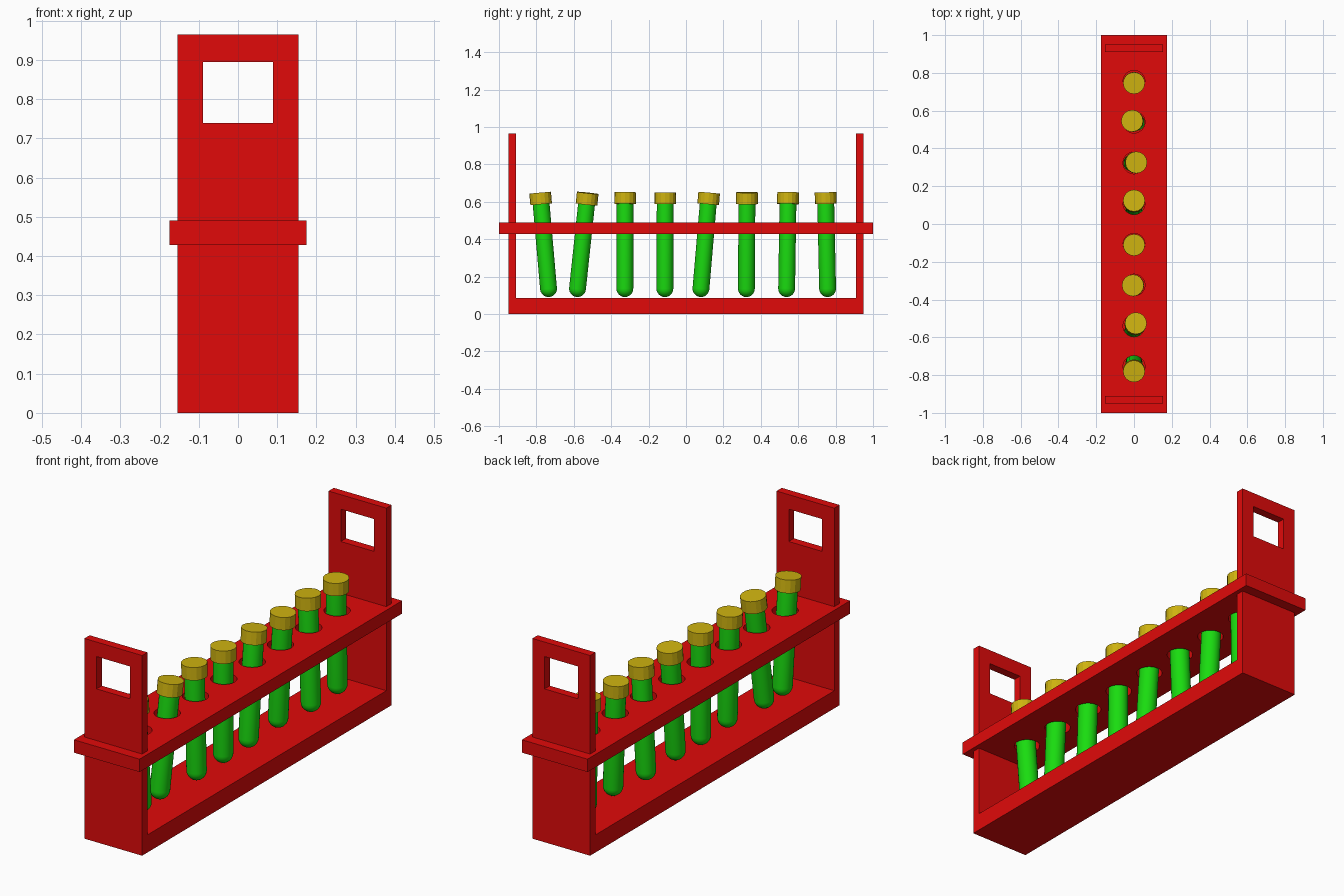
import bpy, bmesh, math
from mathutils import Vector

if "Cube" in bpy.data.objects:
    bpy.data.objects.remove(bpy.data.objects["Cube"])


def material(name, rgb):
    m = bpy.data.materials.new(name)
    m.diffuse_color = (*rgb, 1)
    m.use_nodes = True
    m.node_tree.nodes["Principled BSDF"].inputs["Base Color"].default_value = m.diffuse_color
    return m


RED = material("red_plastic", (0.75, 0.003, 0.003))
GREEN = material("green_liquid", (0.01, 0.72, 0.005))
YELLOW = material("yellow_cap", (0.62, 0.45, 0.005))


def finish(name, bm, mat=None):
    bmesh.ops.recalc_face_normals(bm, faces=bm.faces)
    me = bpy.data.meshes.new(name)
    bm.to_mesh(me)
    bm.free()
    ob = bpy.data.objects.new(name, me)
    bpy.context.collection.objects.link(ob)
    if mat:
        me.materials.append(mat)
    return ob


def box(name, size, centre, mat=None):
    bm = bmesh.new()
    bmesh.ops.create_cube(bm, size=1)
    bmesh.ops.scale(bm, vec=size, verts=bm.verts)
    bmesh.ops.translate(bm, vec=centre, verts=bm.verts)
    return finish(name, bm, mat)


def lathe(name, profile, sides, mat):
    # profile of (radius, z), first and last points on the axis
    bm = bmesh.new()
    vs = [bm.verts.new((r, 0, z)) for r, z in profile]
    es = [bm.edges.new(p) for p in zip(vs, vs[1:])]
    bmesh.ops.spin(bm, geom=vs + es, cent=(0, 0, 0), axis=(0, 0, 1),
                   angle=2 * math.pi, steps=sides, use_merge=True)
    bmesh.ops.remove_doubles(bm, verts=bm.verts, dist=1e-5)
    return finish(name, bm, mat)


def cut(target, cutter):
    cutter.hide_render = True
    mod = target.modifiers.new("cut", 'BOOLEAN')
    mod.operation, mod.solver, mod.object = 'DIFFERENCE', 'EXACT', cutter
    bpy.context.view_layer.objects.active = target
    bpy.ops.object.modifier_apply(modifier=mod.name)
    bpy.data.objects.remove(cutter)


# U-shaped frame: base and two end plates, extruded across x
half = [(0.95, 0), (0.95, 0.965), (0.91, 0.965), (0.91, 0.085)]
outline = half + [(-y, z) for y, z in reversed(half)]
bm = bmesh.new()
face = bm.faces.new([bm.verts.new((-0.154, y, z)) for y, z in outline])
ext = bmesh.ops.extrude_face_region(bm, geom=[face], use_keep_orig=True)
bmesh.ops.translate(bm, vec=(0.308, 0, 0),
                    verts=[g for g in ext["geom"] if isinstance(g, bmesh.types.BMVert)])
frame = finish("frame", bm, RED)
cut(frame, box("handle_cutter", (0.178, 3, 0.156), (0, 0, 0.817)))

# Shelf with eight round holes
holes = [-0.755 + 1.51 * i / 7 for i in range(8)]
shelf = box("shelf", (0.35, 2, 0.062), (0, 0, 0.459), RED)
bm = bmesh.new()
for y in holes:
    made = bmesh.ops.create_cone(bm, cap_ends=True, segments=32, radius1=0.058,
                                 radius2=0.058, depth=0.3)
    bmesh.ops.translate(bm, vec=(0, y, 0.459), verts=made["verts"])
cut(shelf, finish("hole_cutter", bm))

# Tubes and caps, each leaning: (bottom x, bottom y, top x, top y)
leans = [(0, -0.735, 0, -0.78), (-0.01, -0.58, 0.01, -0.525),
         (0.008, -0.327, -0.006, -0.325), (0, -0.113, 0, -0.111),
         (0, 0.08, 0, 0.124), (-0.012, 0.323, 0.012, 0.326),
         (0.012, 0.538, -0.01, 0.546), (0, 0.757, 0, 0.746)]
R = 0.045
tube_profile = [(R * math.sin(a), -R * math.cos(a))
                for a in (math.pi / 2 * i / 6 for i in range(7))]
tube_profile[0] = (0, -R)
tube_profile += [(R, 0.47), (0, 0.47)]
cap_profile = [(0, 0.453), (0.058, 0.453), (0.058, 0.515), (0, 0.515)]

for i, (bx, by, tx, ty) in enumerate(leans, 1):
    axis = Vector((tx - bx, ty - by, 0.515))
    rot = Vector((0, 0, 1)).rotation_difference(axis).to_euler()
    tube = lathe(f"tube_{i}", tube_profile, 24, GREEN)
    cap = lathe(f"cap_{i}", cap_profile, 16, YELLOW)
    for ob in (tube, cap):
        ob.location = (bx, by, 0.136)
        ob.rotation_euler = rot
    bpy.ops.object.select_all(action='DESELECT')
    tube.select_set(True)
    bpy.context.view_layer.objects.active = tube
    bpy.ops.object.shade_smooth_by_angle(angle=math.radians(40))
